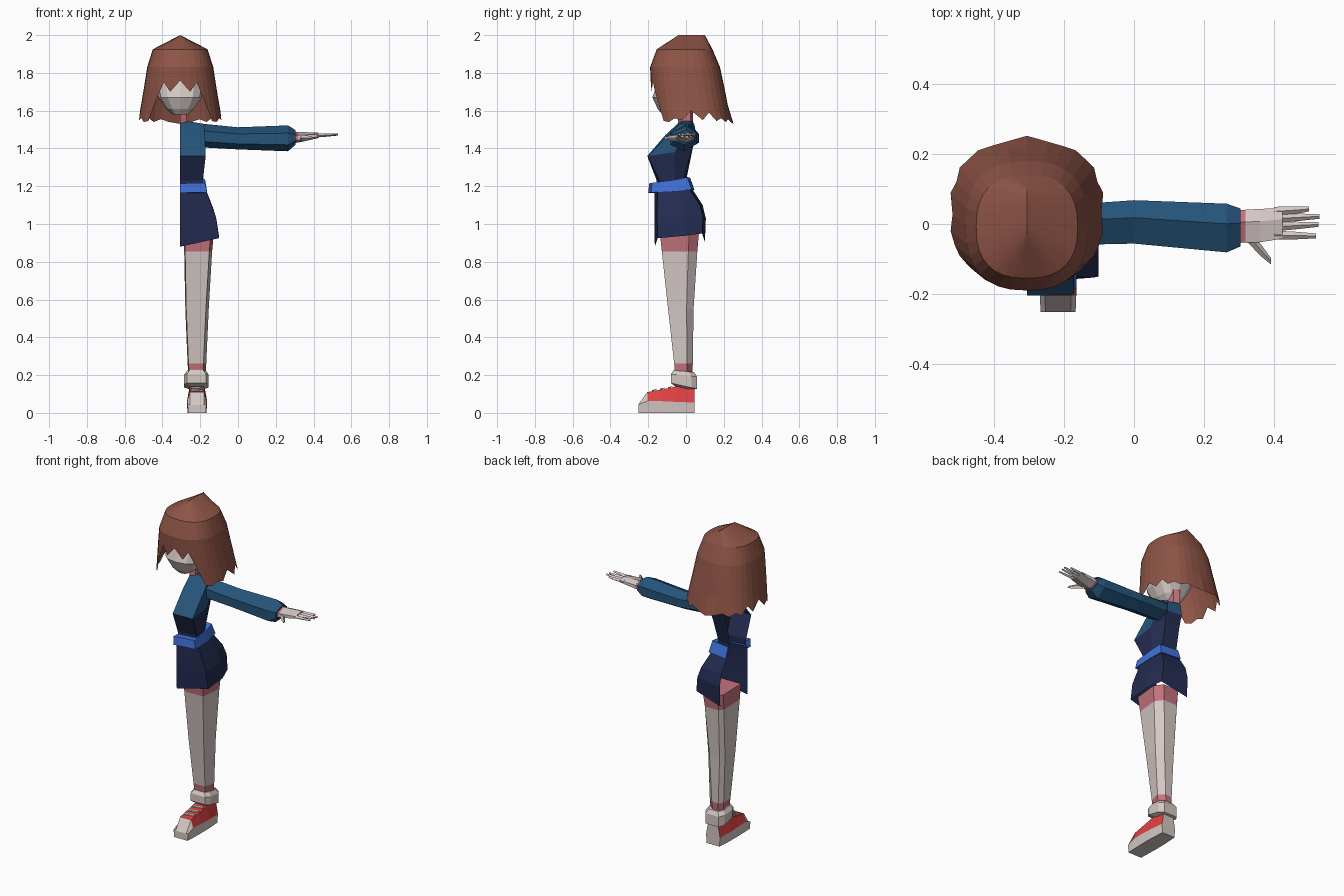
import bpy, bmesh, math
from mathutils import Vector

if "Cube" in bpy.data.objects:
    bpy.data.objects.remove(bpy.data.objects["Cube"])

CX = -0.306  # symmetry plane of the half body


def lin(c):
    c /= 255
    return c / 12.92 if c <= 0.04045 else ((c + 0.055) / 1.055) ** 2.4


def material(name, r, g, b):
    m = bpy.data.materials.new(name)
    m.diffuse_color = (lin(r), lin(g), lin(b), 1)
    m.use_nodes = True
    m.node_tree.nodes["Principled BSDF"].inputs["Base Color"].default_value = m.diffuse_color
    return m


HAIR = material("brown hair", 142, 84, 70)
PALE = material("pale skin and cloth", 212, 200, 196)
PINK = material("pink skin shade", 196, 114, 124)
TEAL = material("deep blue cloth", 37, 84, 122)
NAVY = material("navy cloth", 35, 43, 80)
BELT = material("bright blue", 64, 112, 216)
RED = material("red canvas", 226, 66, 66)


def loft(name, rings, mats, closed=True, caps=True, rule=None):
    """Skin a list of equal-length point rings; rule(centre, normal) picks the material."""
    bm = bmesh.new()
    vs = [[bm.verts.new(p) for p in r] for r in rings]
    n = len(rings[0])
    for a, b in zip(vs, vs[1:]):
        for i in range(n if closed else n - 1):
            j = (i + 1) % n
            bm.faces.new((a[i], a[j], b[j], b[i]))
    if caps:
        bm.faces.new(vs[0])
        bm.faces.new(vs[-1])
    bmesh.ops.remove_doubles(bm, verts=bm.verts, dist=0.0005)
    bmesh.ops.recalc_face_normals(bm, faces=bm.faces)
    bm.normal_update()
    if rule:
        for f in bm.faces:
            f.material_index = rule(f.calc_center_median(), f.normal)
    me = bpy.data.meshes.new(name)
    bm.to_mesh(me)
    bm.free()
    for m in mats:
        me.materials.append(m)
    ob = bpy.data.objects.new(name, me)
    bpy.context.collection.objects.link(ob)
    return ob


def spow(v, e):
    return math.copysign(abs(v) ** e, v)


def oval(z, rx, yf, yb, a, e=0.8):
    """Point on a squarish oval, angle a measured from the front."""
    yc, ry = (yf + yb) / 2, (yb - yf) / 2
    return Vector((CX + rx * spow(math.sin(a), e), yc - ry * spow(math.cos(a), e), z))


# Hair: bell profile whose lower edge is cut into locks
PROFILE = [(2.0, 0, -.04, .10), (1.925, .145, -.155, .14), (1.83, .175, -.19, .18),
           (1.70, .195, -.185, .208), (1.53, .225, -.165, .24)]
LOCKS = [1.76, 1.70, 1.75, 1.66, 1.545, 1.54, 1.56, 1.55, 1.60, 1.55, 1.59,
         1.545, 1.56, 1.54, 1.555, 1.54, 1.53]


def hair_point(z, a):
    for p, q in zip(PROFILE, PROFILE[1:]):
        if z >= q[0] - 1e-6:
            t = (p[0] - z) / (p[0] - q[0])
            return oval(*[u + (v - u) * t for u, v in zip(p, q)], a)


rows = []
for k in range(6):
    row = []
    for i in range(32):
        a = i * math.pi / 16
        low = LOCKS[min(i, 32 - i)]
        z = PROFILE[k][0] if k < 3 else 1.83 + (low - 1.83) * (k - 2) / 3
        p = hair_point(z, a)
        if k == 5 and i == 16:
            p.y += 0.012  # pointed tail at the nape
        row.append(p)
    rows.append(row)
loft("hair", rows, [HAIR], caps=False)

# Head with pointed face
HEAD = [(1.58, .04, -.125, 0), (1.61, .075, -.15, .02), (1.67, .115, -.178, .04),
        (1.75, .13, -.15, .08), (1.83, .12, -.12, .10)]
loft("head", [[oval(*h, i * math.pi / 6) for i in range(12)] for h in HEAD], [PALE])


# Half-body parts, open on the symmetry plane
def half(zf, zb, yf, yb, wf, wb, rise=0, inset=.015):
    zm, ym = (zf + zb) / 2, yf * .4 + yb * .6
    return [(CX, yf, zf), (CX + wf, yf + inset, zf + rise),
            (CX + max(wf, wb), ym, zm + rise), (CX + wb, yb - inset, zb + rise), (CX, yb, zb)]


loft("torso", [
    half(1.19, 1.21, -.155, .01, .12, .09),
    half(1.23, 1.25, -.155, .005, .12, .09),
    half(1.36, 1.40, -.205, .035, .135, .10, inset=.003),
    half(1.47, 1.46, -.11, .055, .13, .12),
    half(1.53, 1.525, -.045, .045, .125, .12),
    half(1.545, 1.545, -.035, .035, .035, .035)],
    [NAVY, TEAL], closed=False, caps=False,
    rule=lambda c, n: int(c.z > 1.46 or (c.z > 1.375 and c.y < -.03)))
loft("neck", [half(z, z, -.042, .038, .034, .034) for z in (1.53, 1.63)],
     [PINK], closed=False, caps=False)
loft("belt", [
    half(1.215, 1.24, -.155, .01, .11, .09),
    half(1.215, 1.245, -.195, .022, .132, .12, .003),
    half(1.165, 1.18, -.20, .045, .142, .13, .002),
    half(1.165, 1.18, -.16, .02, .12, .10)], [BELT], closed=False, caps=False)
loft("skirt", [
    half(1.18, 1.19, -.165, .03, .135, .115),
    half(1.08, 1.10, -.168, .088, .172, .15),
    half(1.02, 1.03, -.168, .105, .19, .165, .01),
    half(.88, .905, -.165, .10, .205, .175, .045)], [NAVY], closed=False, caps=False)

# Leg: tapering, with shaded bands at hem and ankle
LEG = [(.20, -.263, -.172, -.06, .033), (.235, -.265, -.17, -.06, .035),
       (.262, -.267, -.168, -.063, .036), (.55, -.279, -.155, -.095, .04),
       (.855, -.285, -.137, -.128, .06), (.95, -.287, -.128, -.138, .068)]


def leg_ring(z, x0, x1, y0, y1):
    return [(x0 + .005, y0, z), (x1 - .015, y0, z), (x1, y0 * .2 + y1 * .8 - .01, z),
            (x1 - .035, y1, z), (x0 + .02, y1, z), (x0, y1 - .025, z)]


loft("leg", [leg_ring(*r) for r in LEG], [PALE, PINK],
     rule=lambda c, n: int(c.z > .87 or c.z < .26))


# Sock cuff, tilted down toward the heel
def cuff(z, g, tilt):
    x0, x1, y0, y1 = -.277 - g, -.163 + g, -.072 - g, .05 + g
    pts = [(x0 + .015, y0), (x1 - .015, y0), (x1, y0 + .03), (x1, y1 - .03),
           (x1 - .02, y1), (x0 + .02, y1), (x0, y1 - .03), (x0, y0 + .03)]
    return [(x, y, z - tilt * (y - y0)) for x, y in pts]


loft("sock_cuff", [cuff(.14, -.015, .2), cuff(.158, .008, .22),
                   cuff(.205, .008, .1), cuff(.226, -.006, .1)], [PALE])

# Shoe: cross-sections from toe to heel, pale sole and toe, red upper
SHOE = [(-.252, .045, .042, .050), (-.205, .062, .110, .052), (-.13, .062, .123, .054),
        (-.05, .058, .14, .054), (.044, .055, .128, .048)]
SX = -.217


def shoe_ring(y, zs, zt, w):
    return [(SX - w + .004, y, 0), (SX + w - .004, y, 0), (SX + w, y, zs),
            (SX + w * .72, y, zt), (SX - w * .72, y, zt), (SX - w, y, zs)]


loft("shoe", [shoe_ring(*s) for s in SHOE], [PALE, RED],
     rule=lambda c, n: int(c.z > .065 and c.y > -.2))
# Laces: thin strips across the instep
for k in range(3):
    y = -.18 + k * .042
    z = .1165 + (y + .205) * .18
    loft("lace", [[(SX - .032, y, z), (SX + .032, y + .01, z + .002),
                   (SX + .032, y + .024, z + .005), (SX - .032, y + .014, z + .003)],
                  [(SX - .032, y, z - .008), (SX + .032, y + .01, z - .006),
                   (SX + .032, y + .024, z - .003), (SX - .032, y + .014, z - .005)]], [PALE])


# Sleeve: six-sided tube along x
def tube(x, y0, y1, z0, z1):
    ym, h = (y0 + y1) / 2 + .012, z1 - z0
    return [(x, ym, z1), (x, y1, z0 + h * .7), (x, y1, z0 + h * .3),
            (x, ym - .01, z0), (x, y0, z0 + h * .25), (x, y0, z0 + h * .7)]


loft("sleeve", [tube(-.21, -.05, .05, 1.42, 1.535), tube(-.18, -.06, .055, 1.405, 1.53),
                tube(0, -.056, .068, 1.395, 1.512), tube(.265, -.081, .058, 1.385, 1.522),
                tube(.305, -.064, .044, 1.42, 1.497)], [TEAL])
loft("wrist", [tube(.295, -.055, .04, 1.428, 1.488), tube(.322, -.052, .04, 1.432, 1.486)], [PINK])
loft("palm", [tube(.318, -.054, .041, 1.431, 1.487), tube(.36, -.052, .043, 1.44, 1.486),
              tube(.425, -.042, .046, 1.455, 1.483)], [PALE])


# Fingers and thumb: tapered four-sided rods
def rod(name, pts):
    loft(name, [[(x, y - r, z), (x, y, z - r * .8), (x, y + r, z), (x, y, z + r * .8)]
                for x, y, z, r in pts], [PALE])


for tip, y0, y1 in ((.50, .036, .043), (.53, .015, .022), (.527, -.008, -.001), (.52, -.032, -.034)):
    rod("finger", [(.40, y0, 1.468, .013), (.46, (y0 + y1) / 2, 1.47, .011), (tip, y1, 1.474, .007)])
rod("thumb", [(.325, -.03, 1.455, .022), (.36, -.072, 1.455, .018), (.392, -.107, 1.455, .009)])
